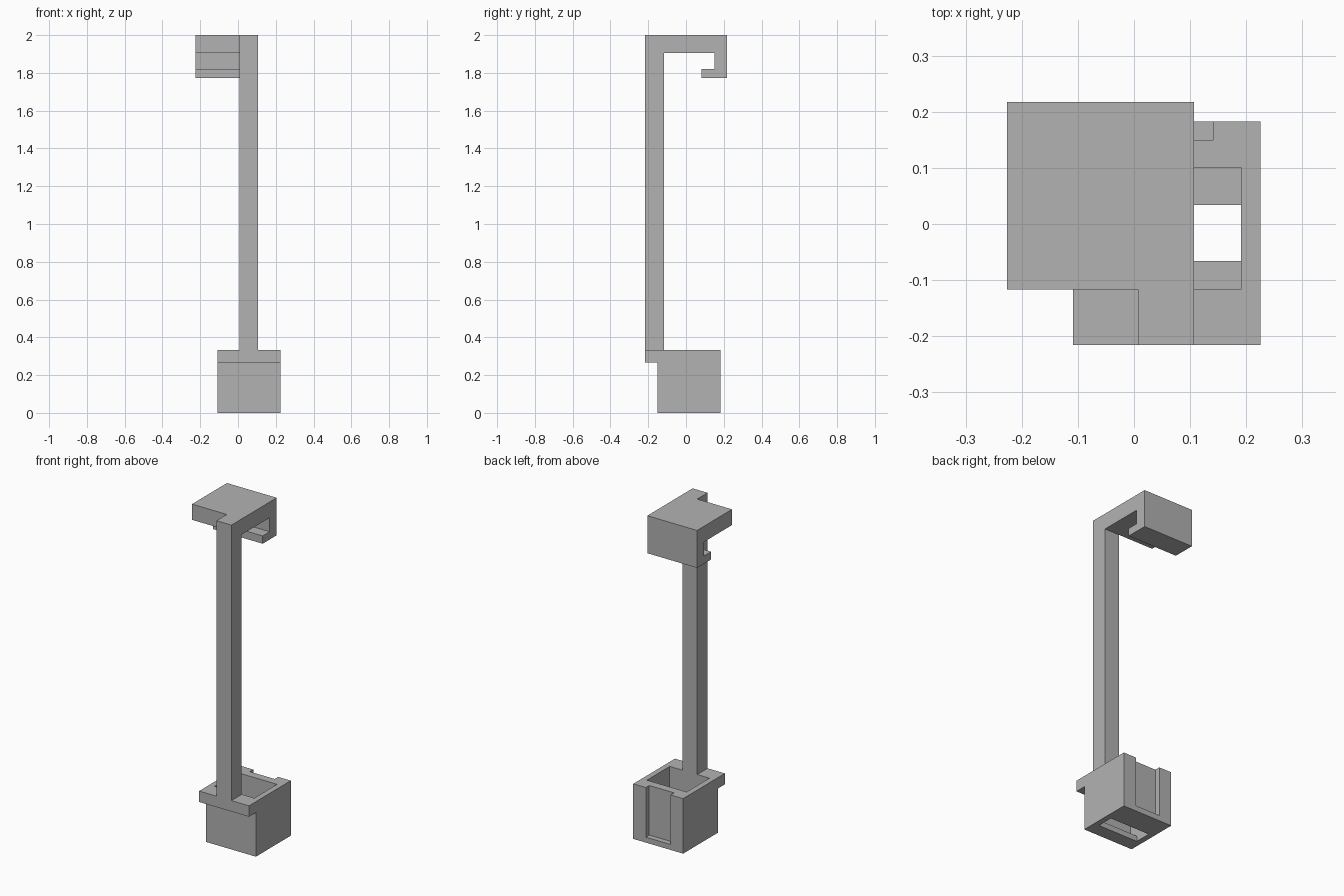
import bpy
import bmesh

cube = bpy.data.objects.get("Cube")
if cube:
    bpy.data.objects.remove(cube, do_unlink=True)

grey = bpy.data.materials.new("matte_grey")
grey.use_nodes = True
grey.diffuse_color = (0.448, 0.448, 0.448, 1)
grey.node_tree.nodes["Principled BSDF"].inputs["Base Color"].default_value = grey.diffuse_color


def extrude_x(name, profile, x0, x1):
    """Solid made by sweeping a (y, z) profile from x0 to x1."""
    bm = bmesh.new()
    face = bm.faces.new([bm.verts.new((x0, y, z)) for y, z in profile])
    swept = bmesh.ops.extrude_face_region(bm, geom=[face])["geom"]
    verts = [v for v in swept if isinstance(v, bmesh.types.BMVert)]
    bmesh.ops.translate(bm, verts=verts, vec=(x1 - x0, 0, 0))
    bmesh.ops.recalc_face_normals(bm, faces=bm.faces)
    mesh = bpy.data.meshes.new(name)
    bm.to_mesh(mesh)
    bm.free()
    mesh.materials.append(grey)
    obj = bpy.data.objects.new(name, mesh)
    bpy.context.collection.objects.link(obj)
    return obj


def box(name, x, y, z):
    return extrude_x(name, [(y[0], z[0]), (y[1], z[0]), (y[1], z[1]), (y[0], z[1])], *x)


def cut(target, cutter):
    """Subtract the cutter, bake the result and drop the cutter."""
    cutter.hide_render = True
    mod = target.modifiers.new("cut", "BOOLEAN")
    mod.operation = "DIFFERENCE"
    mod.solver = "EXACT"
    mod.object = cutter
    bpy.context.view_layer.objects.active = target
    bpy.ops.object.modifier_apply(modifier=mod.name)
    bpy.data.objects.remove(cutter, do_unlink=True)


HEIGHT, RIM, FLOOR = 2.0, 0.333, 0.033
FRONT, POST_BACK = -0.216, -0.117

# Socket body with a front flange under the rim
socket = extrude_x("socket_base", [(-0.15, 0), (0.183, 0), (0.183, RIM),
                                   (FRONT, RIM), (FRONT, 0.267), (-0.15, 0.267)], -0.109, 0.225)
inner = (-0.075, 0.191)
# Open cavity, slot through its floor, and the recess in the back wall
cut(socket, box("cavity_cutter", inner, (POST_BACK, 0.101), (FLOOR, 0.5)))
cut(socket, box("slot_cutter", inner, (-0.066, 0.034), (-0.1, 0.1)))
cut(socket, box("recess_cutter", (-0.025, 0.141), (0.15, 0.3), (FLOOR, 0.5)))

# Tall post on the flange
box("post", (0.007, 0.107), (FRONT, POST_BACK), (RIM, HEIGHT))

# Top plate with its back wall and inward lip
extrude_x("top_hook", [(POST_BACK, HEIGHT), (0.217, HEIGHT), (0.217, 1.773), (0.083, 1.773),
                       (0.083, 1.82), (0.15, 1.82), (0.15, 1.905), (POST_BACK, 1.905)],
          -0.226, 0.107)
